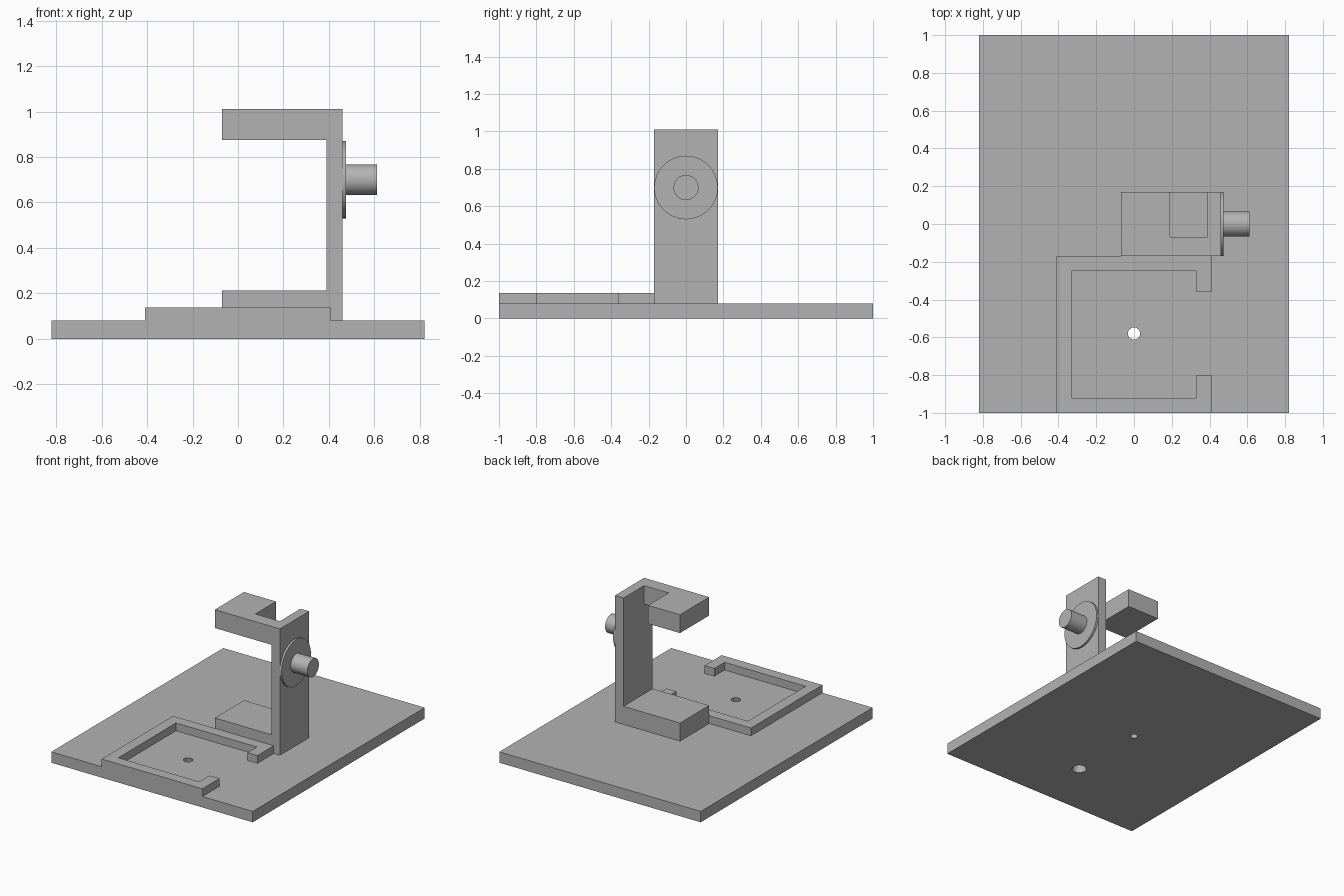
import bpy
import bmesh
import math

if "Cube" in bpy.data.objects:
    bpy.data.objects.remove(bpy.data.objects["Cube"], do_unlink=True)

grey = bpy.data.materials.new("plain grey")
grey.use_nodes = True
grey.diffuse_color = (0.45, 0.45, 0.45, 1)
grey.node_tree.nodes["Principled BSDF"].inputs["Base Color"].default_value = (0.45, 0.45, 0.45, 1)


def prism(name, outline, start, end, axis="z"):
    """Extrude an outline along z, or an (x, z) outline along y."""
    bm = bmesh.new()
    at = (lambda a, b: (a, b, start)) if axis == "z" else (lambda a, b: (a, start, b))
    face = bm.faces.new([bm.verts.new(at(*p)) for p in outline])
    new = bmesh.ops.extrude_face_region(bm, geom=[face])["geom"]
    depth = end - start
    move = (0, 0, depth) if axis == "z" else (0, depth, 0)
    bmesh.ops.translate(bm, vec=move, verts=[v for v in new if isinstance(v, bmesh.types.BMVert)])
    bmesh.ops.recalc_face_normals(bm, faces=bm.faces)
    mesh = bpy.data.meshes.new(name)
    bm.to_mesh(mesh)
    bm.free()
    obj = bpy.data.objects.new(name, mesh)
    bpy.context.collection.objects.link(obj)
    mesh.materials.append(grey)
    return obj


def rect(x0, x1, y0, y1):
    return [(x0, y0), (x1, y0), (x1, y1), (x0, y1)]


def cone(name, r1, r2, depth, location, rotation=(0, 0, 0)):
    bpy.ops.mesh.primitive_cone_add(vertices=64, radius1=r1, radius2=r2, depth=depth,
                                    location=location, rotation=rotation)
    obj = bpy.context.object
    obj.name = name
    obj.data.materials.append(grey)
    return obj


def smooth(obj):
    bpy.ops.object.select_all(action="DESELECT")
    obj.select_set(True)
    bpy.context.view_layer.objects.active = obj
    bpy.ops.object.shade_smooth_by_angle(angle=math.radians(30))


def cut(obj, cutter):
    cutter.hide_render = True
    mod = obj.modifiers.new("cut", "BOOLEAN")
    mod.operation = "DIFFERENCE"
    mod.solver = "EXACT"
    mod.object = cutter
    bpy.context.view_layer.objects.active = obj
    bpy.ops.object.modifier_apply(modifier=mod.name)
    bpy.data.objects.remove(cutter, do_unlink=True)


# Base plate with a countersunk hole and a small screw hole
base = prism("base_plate", rect(-0.82, 0.82, -1, 1), 0, 0.08)
cut(base, cone("countersink_cutter", 0.052, 0.03, 0.1, (0, -0.58, 0.04)))
cut(base, cone("screw_hole_cutter", 0.024, 0.024, 0.2, (0, 0, 0.04)))
smooth(base)

# Raised frame, open on one side
prism("locating_frame", [
    (-0.41, -1), (0.41, -1), (0.41, -0.80), (0.33, -0.80), (0.33, -0.92), (-0.33, -0.92),
    (-0.33, -0.25), (0.33, -0.25), (0.33, -0.36), (0.41, -0.36), (0.41, -0.17), (-0.41, -0.17),
], 0.08, 0.137)

# C-shaped bracket with a notch in its upper arm
bracket = prism("bracket", [
    (-0.07, 0.08), (0.46, 0.08), (0.46, 1.01), (-0.07, 1.01),
    (-0.07, 0.875), (0.39, 0.875), (0.39, 0.213), (-0.07, 0.213),
], -0.17, 0.17, axis="y")
cut(bracket, prism("notch_cutter", rect(0.19, 0.39, -0.07, 0.3), 0.8, 1.1))

# Round flange and shaft on the upright
sideways = (0, math.pi / 2, 0)
smooth(cone("shaft_flange", 0.17, 0.17, 0.016, (0.467, 0, 0.7), sideways))
smooth(cone("shaft", 0.067, 0.067, 0.14, (0.542, 0, 0.7), sideways))
